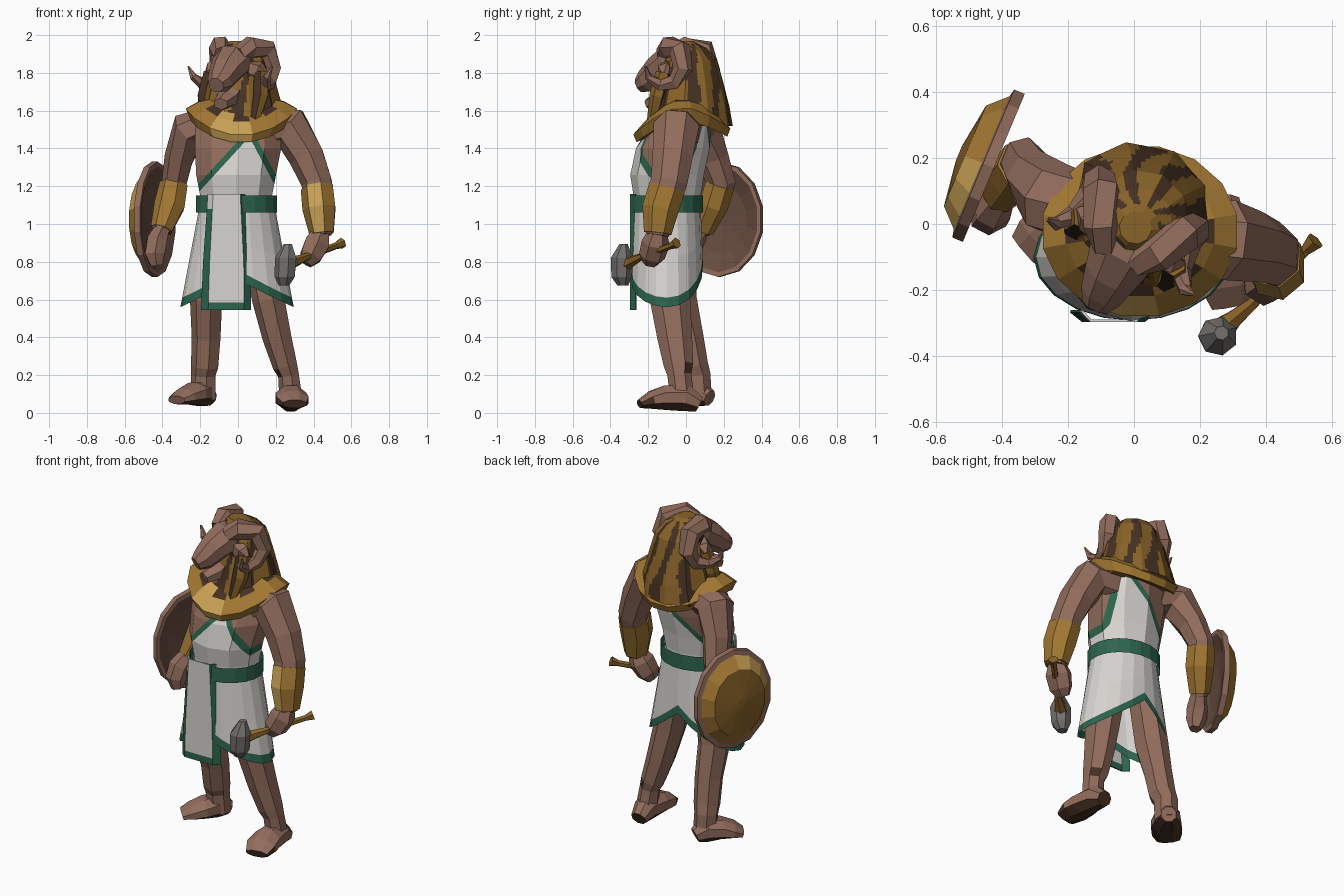
import bpy, bmesh, math
from mathutils import Vector as V

cube = bpy.data.objects.get("Cube")
if cube:
    bpy.data.objects.remove(cube, do_unlink=True)


def material(name, rgb):
    m = bpy.data.materials.new(name)
    m.diffuse_color = (*rgb, 1)
    m.use_nodes = True
    b = m.node_tree.nodes["Principled BSDF"]
    b.inputs["Base Color"].default_value = (*rgb, 1)
    b.inputs["Roughness"].default_value = 0.8
    return m


SKIN = material("brown skin", (0.285, 0.15, 0.108))
INNER = material("shadow brown", (0.135, 0.072, 0.05))
DARK = material("dark brown", (0.06, 0.03, 0.016))
GOLD = material("gold", (0.36, 0.185, 0.032))
OCHRE = material("dark gold", (0.25, 0.125, 0.022))
LIGHT = material("light gold", (0.58, 0.36, 0.09))
WHITE = material("white cloth", (0.68, 0.66, 0.63))
GREEN = material("green trim", (0.026, 0.13, 0.075))
STONE = material("grey stone", (0.17, 0.16, 0.15))


def finish(name, bm, mats):
    bmesh.ops.recalc_face_normals(bm, faces=bm.faces)
    me = bpy.data.meshes.new(name)
    bm.to_mesh(me)
    bm.free()
    for m in mats:
        me.materials.append(m)
    ob = bpy.data.objects.new(name, me)
    bpy.context.collection.objects.link(ob)
    return ob


def loft(name, rings, mats, rule=None, sub=(1, 1), caps=True, planes=()):
    """Skin closed rings; rule(face centre, row, column) picks the material."""
    a, b = sub
    rings = [[r[k].lerp(r[(k + 1) % len(r)], j / a) for k in range(len(r)) for j in range(a)]
             for r in rings]
    rows = [[p.lerp(q, j / b) for p, q in zip(r0, r1)]
            for r0, r1 in zip(rings, rings[1:]) for j in range(b)] + [rings[-1]]
    bm = bmesh.new()
    vs = [[bm.verts.new(p) for p in r] for r in rows]
    n = len(rows[0])
    for i in range(len(rows) - 1):
        for k in range(n):
            f = bm.faces.new((vs[i][k], vs[i][(k + 1) % n], vs[i + 1][(k + 1) % n], vs[i + 1][k]))
            if rule and not planes:
                f.material_index = rule(f.calc_center_median(), i, k)
    if caps:
        for i in (0, len(rows) - 1):
            f = bm.faces.new(vs[i])
            if rule and not planes:
                f.material_index = rule(f.calc_center_median(), i, 0)
    for co, no in planes:
        bmesh.ops.bisect_plane(bm, geom=bm.verts[:] + bm.edges[:] + bm.faces[:], plane_co=co, plane_no=no)
    if planes:
        for f in bm.faces:
            f.material_index = rule(f.calc_center_median(), 0, 0)
    return finish(name, bm, mats)


def ring(c, a, b, n, turn=0.5):
    return [c + a * math.cos(t) + b * math.sin(t)
            for t in ((k + turn) * math.tau / n for k in range(n))]


def tube(name, pts, mats, n=7, ref=(0, 1, 0), **kw):
    """Tube along (x, y, z, width, depth) points, rings square to the path."""
    ps = [V(p[:3]) for p in pts]
    rings = []
    for i, p in enumerate(pts):
        t = (ps[min(i + 1, len(ps) - 1)] - ps[max(i - 1, 0)]).normalized()
        a = t.cross(V(ref)).normalized()
        rings.append(ring(ps[i], a * p[3], t.cross(a) * p[4], n))
    return loft(name, rings, mats, **kw)


def stack(name, pts, mats, n=10, **kw):
    """Level rings stacked upward."""
    return loft(name, [ring(V(p[:3]), V((p[3], 0, 0)), V((0, p[4], 0)), n) for p in pts], mats, **kw)


# Legs, the left with dark ankle markings
tube("right_leg", [(-.12, -.05, .88, .09, .1), (-.165, -.045, .6, .09, .105), (-.165, .01, .4, .08, .085),
     (-.173, .04, .25, .076, .08), (-.182, .06, .2, .068, .072), (-.18, .07, .07, .07, .068)], [SKIN])
tube("left_leg", [(.11, -.08, .88, .09, .1), (.165, -.085, .6, .09, .11), (.21, -.06, .4, .08, .095),
     (.252, -.04, .25, .068, .08), (.27, -.035, .2, .058, .065), (.283, -.02, .07, .064, .066)],
     [SKIN, DARK], rule=lambda c, i, k: int(i == 3 and k in (2, 5)))

# Feet with dark soles
for name, pts in (
        ("right_foot", [(-.15, .125, .078, .045, .045), (-.185, .075, .105, .072, .075),
                        (-.235, .0, .1, .092, .062), (-.285, -.05, .085, .092, .046),
                        (-.325, -.085, .068, .07, .024)]),
        ("left_foot", [(.275, .07, .045, .048, .045), (.28, .0, .08, .068, .078), (.28, -.11, .08, .088, .07),
                       (.287, -.18, .068, .094, .052), (.30, -.245, .047, .07, .024)])):
    foot = tube(name, pts, [SKIN, DARK], n=8, ref=(0, 0, 1))
    for f in foot.data.polygons:
        f.material_index = int(f.normal.z < -.6 or (f.normal.z < .2 and f.center.z < .058))

# Torso with a one-shouldered tunic, its strap wider behind
A, AN = V((-.22, 0, 1.2)), V((.738, 0, -.677))
B, BN = V((.2, 0, 1.26)), V((-.885, 0, -.466))
R, RN = V((.2, 0, 1.3)), V((-1, 0, 0))


def tunic(c, i, k):
    side = (c - B).dot(BN) if c.y < -.06 else (c - R).dot(RN) + max(0, 1.25 - c.z)
    d = min((c - A).dot(AN), side)
    return 0 if d < 0 else 1 if d < .03 else 2


cuts = [(p + n * d, n) for p, n in ((A, AN), (B, BN), (R, RN)) for d in (0, .03)]
stack("torso", [(-.01, -.1, 1.02, .19, .17), (-.01, -.1, 1.15, .2, .178), (-.01, -.1, 1.26, .222, .195),
      (.0, -.07, 1.4, .24, .195), (.0, -.03, 1.52, .24, .165), (0, .0, 1.62, .15, .12)],
      [SKIN, GREEN, WHITE], rule=tunic, planes=cuts + [(V((0, -.06, 0)), V((0, 1, 0)))])


# Skirt with a peaked green hem
def skirt_ring(h, drop):
    pts = []
    for k in range(20):
        t = k * math.tau / 20
        s, c = math.sin(t), math.cos(t)
        low = .56 + (.22 if s > 0 else .15) * (1 - abs(c)) + drop
        z = 1.09 + (low - 1.09) * h
        w = (1.09 - z) / .53
        pts.append(V((-.005 + (.2 + .1 * w) * c, -.1 + (.178 + .02 * w) * s, z)))
    return pts


loft("skirt", [skirt_ring(0, 0), skirt_ring(.5, 0), skirt_ring(1, .05), skirt_ring(1, 0)],
     [WHITE, GREEN], rule=lambda c, i, k: int(i == 2), caps=False)
stack("belt", [(-.008, -.1, 1.06, .216, .192), (-.008, -.1, 1.15, .216, .192)], [GREEN], n=20, caps=False)

# Front apron panel with green sides and bottom
bm = bmesh.new()
rows = []
for z, x0, x1 in ((.545, -.195, .07), (.585, -.194, .07), (.8, -.185, .065), (1.08, -.165, .045),
                  (1.16, -.16, .04)):
    rows.append([bm.verts.new((x0 + (x1 - x0) * u, -.297 + (.03 if u in (0, 1) else 0), z))
                 for u in (0, .14, .86, 1)])
for i in range(4):
    for k in range(3):
        f = bm.faces.new((rows[i][k], rows[i][k + 1], rows[i + 1][k + 1], rows[i + 1][k]))
        f.material_index = int(i == 0 or (k == 2 and i < 4) or (k == 0 and i < 3))
apron = finish("apron_panel", bm, [WHITE, GREEN])
apron.modifiers.new("thickness", "SOLIDIFY").thickness = .008

# Arms, bracers and hands
tube("right_arm", [(-.15, .04, 1.52, .1, .11), (-.255, .08, 1.5, .105, .115), (-.31, .14, 1.35, .08, .09),
     (-.335, .185, 1.22, .07, .08), (-.36, .15, 1.1, .07, .07), (-.41, .08, .96, .05, .05)], [SKIN])
tube("right_bracer", [(-.338, .18, 1.21, .078, .08), (-.36, .145, 1.1, .085, .08), (-.405, .09, .97, .06, .06)],
     [GOLD])
tube("right_hand", [(-.405, .08, .97, .045, .045), (-.43, .04, .91, .06, .06), (-.44, .02, .84, .06, .055),
     (-.43, .02, .78, .035, .035)], [SKIN], n=6)
tube("left_arm", [(.15, -.03, 1.5, .11, .12), (.28, -.05, 1.51, .118, .125), (.365, -.07, 1.36, .098, .11),
     (.42, -.09, 1.22, .085, .1), (.435, -.13, 1.08, .08, .09), (.445, -.15, .94, .055, .06)], [SKIN])
tube("left_bracer", [(.422, -.1, 1.19, .09, .1), (.433, -.135, 1.08, .092, .1), (.445, -.15, .95, .068, .075)],
     [GOLD, LIGHT], rule=lambda c, i, k: int(c.y < -.19 and c.x < .45))
tube("left_hand", [(.44, -.15, .96, .05, .05), (.42, -.16, .9, .075, .075), (.385, -.18, .83, .065, .07),
     (.36, -.19, .79, .035, .04)], [SKIN], n=6)

# Mace
tube("mace_handle", [(.55, -.05, .9, .03, .03), (.52, -.08, .885, .018, .018), (.36, -.24, .825, .02, .02),
     (.30, -.29, .80, .03, .03), (.25, -.335, .785, .05, .05)], [OCHRE], n=6, ref=(0, 0, 1))
stack("mace_head", [(.245, -.335, .675, .03, .03), (.25, -.34, .72, .056, .056), (.255, -.34, .82, .06, .06),
      (.265, -.33, .895, .022, .022)], [STONE], n=7)

# Shield: hollow back, brown rim, domed gold face
C, N, H, UP = V((-.425, .17, 1.025)), V((-.92, .385, 0)), V((.385, .92, 0)), V((0, 0, 1))
prof = [(.08, .05), (.6, .035), (.92, .0), (1, 0), (1, .035), (.9, .04), (.68, .095), (.1, .115)]
bands = [4, 4, 0, 0, 0, 2, 1, 1]
loft("shield", [ring(C + N * h, H * .25 * r, UP * .305 * r, 14) for r, h in prof],
     [SKIN, OCHRE, GOLD, LIGHT, INNER],
     rule=lambda c, i, k: 3 if i == 5 and k in (3, 4, 5) else bands[i])


# Shoulder mantle
def mantle_ring(rx, ry, side, front, back):
    pts = []
    for k in range(16):
        t = (k + .5) * math.tau / 16
        s = math.sin(t)
        z = side + ((front if s < 0 else back) - side) * abs(s) ** 1.6
        pts.append(V((.018 + rx * math.cos(t), -.022 + ry * s, z)))
    return pts


def mantle_colour(c, i, k):
    if i == 0 and c.y < 0 and k % 2:
        return 3
    return 2 if i == 3 else int(c.y < -.16 and -.1 < c.x < .06)


loft("shoulder_mantle", [mantle_ring(.15, .13, 1.67, 1.6, 1.62), mantle_ring(.23, .2, 1.655, 1.54, 1.59),
     mantle_ring(.3, .262, 1.62, 1.47, 1.5), mantle_ring(.27, .245, 1.55, 1.43, 1.46),
     mantle_ring(.2, .17, 1.58, 1.46, 1.5)], [GOLD, LIGHT, OCHRE, DARK], rule=mantle_colour, caps=False)

# Head frame, turned towards the right
S, F = V((.89, -.456, 0)), V((-.456, -.89, 0))


def head(s, f, u):
    return V((0, -.02, 1.8)) + S * s + F * f + UP * u


# Striped hood
def stripes(c, i, k):
    d = c - head(0, -.05, 0)
    t = math.atan2(d.dot(S), -d.dot(F))
    wave = math.sin(t * 8 + c.z * 7 + .8 * math.sin(c.z * 15 + 2 * t)) + .3 * math.sin(c.z * 29 + t * 4)
    return int(wave > .25 and c.z < 1.955)


hood = [(-.045, -.28, .245, .225), (-.055, -.18, .215, .2), (-.055, -.04, .175, .165), (-.045, .07, .145, .145),
        (-.03, .13, .105, .105), (-.01, .168, .05, .05)]
loft("striped_hood", [ring(head(0, f, u), S * a, F * b, 10) for f, u, a, b in hood],
     [OCHRE, DARK], rule=stripes, sub=(8, 6))


# Muzzled face and lower jaw
def head_tube(name, pts, n, mats=(SKIN,)):
    return tube(name, [(*head(*p[:3]), p[3], p[4]) for p in pts], mats, n=n, ref=(0, 0, 1))


head_tube("face", [(0, -.03, .06, .11, .095), (0, .07, .055, .112, .098), (0, .14, .01, .09, .085),
                   (0, .21, -.045, .07, .068), (0, .255, -.065, .045, .042)], 8)
head_tube("lower_jaw", [(0, .03, -.08, .085, .07), (0, .12, -.14, .065, .05), (0, .2, -.165, .045, .032)], 6)

# Curled horns, ears and hood lappets on both sides
for side, m in (("left", 1), ("right", -1)):
    path = [(.05, .08, .1, .05), (.09, .03, .138, .06), (.14, -.06, .12, .06), (.16, -.085, .02, .052),
            (.16, -.04, -.05, .044), (.18, .04, -.065, .034), (.22, .09, -.02, .021), (.25, .09, .035, .005)]
    tube(side + "_horn", [(*head(m * s, f, u), r, r) for s, f, u, r in path], [SKIN], n=6, ref=S)
    head_tube(side + "_ear", [(m * .08, .04, .03, .04, .045), (m * .14, .03, .01, .045, .05),
                              (m * .175, .02, -.01, .012, .02)], 5)
    tube(side + "_lappet", [(*head(m * .15, .03, .0), .04, .045), (*head(m * .165, .06, -.12), .045, .045),
                            (*head(m * .15, .1, -.26), .025, .03)], [OCHRE, DARK], n=6,
         rule=lambda c, i, k: int(k in (1, 4)))
